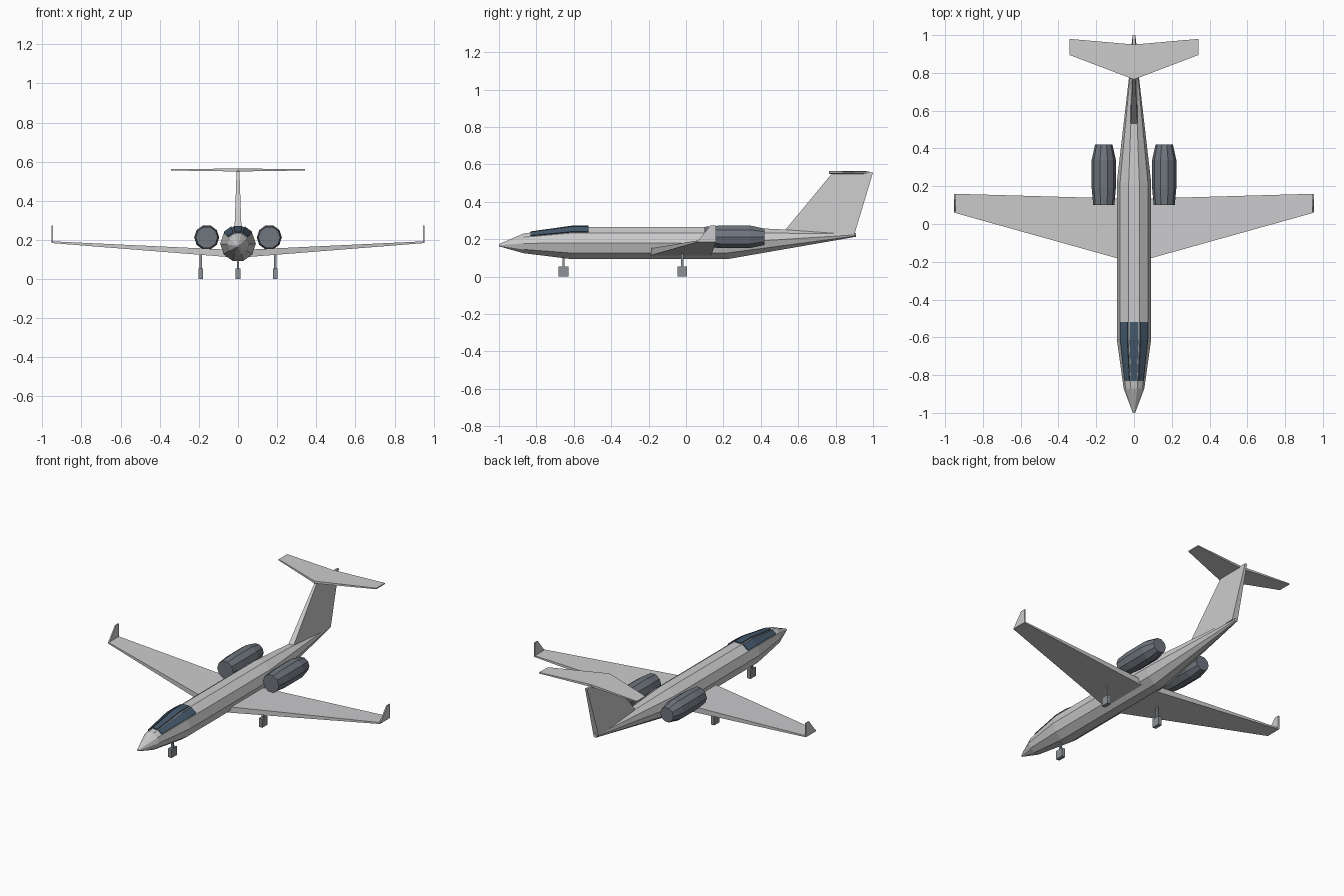
import bpy, bmesh, math
from mathutils import Vector

cube = bpy.data.objects.get("Cube")
if cube:
    bpy.data.objects.remove(cube, do_unlink=True)


def material(name, color):
    m = bpy.data.materials.new(name)
    m.use_nodes = True
    m.diffuse_color = (*color, 1)
    bsdf = next(n for n in m.node_tree.nodes if n.type == 'BSDF_PRINCIPLED')
    bsdf.inputs["Base Color"].default_value = (*color, 1)
    return m


BODY = material("light grey paint", (0.6, 0.6, 0.61))
ENGINE = material("slate grey metal", (0.16, 0.18, 0.21))
GLASS = material("dark blue glass", (0.06, 0.1, 0.15))
GEAR = material("gear grey", (0.27, 0.29, 0.31))
SIDES = 10


def make(name, bm, mat):
    bmesh.ops.recalc_face_normals(bm, faces=bm.faces)
    mesh = bpy.data.meshes.new(name)
    bm.to_mesh(mesh)
    bm.free()
    mesh.materials.append(mat)
    obj = bpy.data.objects.new(name, mesh)
    bpy.context.scene.collection.objects.link(obj)
    return obj


def bridge(name, rings, mat):
    """Closed solid through a series of matching rings of points."""
    bm = bmesh.new()
    loops = [[bm.verts.new(p) for p in ring] for ring in rings]
    n = len(loops[0])
    for a, b in zip(loops, loops[1:]):
        for i in range(n):
            j = (i + 1) % n
            bm.faces.new((a[i], a[j], b[j], b[i]))
    bm.faces.new(loops[0])
    bm.faces.new(loops[-1])
    return make(name, bm, mat)


def ring(x, y, z, r):
    steps = [math.tau * i / SIDES for i in range(SIDES)]
    return [Vector((x + r * math.cos(a), y, z + r * math.sin(a))) for a in steps]


def chord(x, front, back, low, high):
    """Upright rectangular section of a wing at x."""
    return [(x, front, low), (x, back, low), (x, back, high), (x, front, high)]


def slice_at(z, front, back, half):
    """Level rectangular section of a fin at z."""
    return [(-half, front, z), (half, front, z), (half, back, z), (-half, back, z)]


def box(name, x, y, low, high, half_x, half_y, mat):
    rings = [[(x + i * half_x, y + j * half_y, z)
              for i, j in ((-1, -1), (1, -1), (1, 1), (-1, 1))] for z in (low, high)]
    return bridge(name, rings, mat)


# Fuselage: y, centre height, radius
stations = [(-1.0, 0.168, 0.006), (-0.87, 0.178, 0.055), (-0.61, 0.18, 0.091),
            (0.22, 0.18, 0.091), (0.91, 0.224, 0.011)]
bridge("fuselage", [ring(0, *s) for s in stations], BODY)


# Cockpit windows: thin plates lying on the upper facets
def body_ring(y):
    for a, b in zip(stations, stations[1:]):
        if a[0] <= y <= b[0]:
            t = (y - a[0]) / (b[0] - a[0])
            return ring(0, y, *(a[k] + t * (b[k] - a[k]) for k in (1, 2)))


for label, facet in (("left", 1), ("top", 2), ("right", 3)):
    bm = bmesh.new()
    angle = math.tau * (facet + 0.5) / SIDES
    lift = Vector((math.cos(angle), 0, math.sin(angle))) * 0.003
    rows = []
    for y in (-0.83, -0.61, -0.52):
        pts = body_ring(y)
        a, b = pts[facet], pts[facet + 1]
        rows.append([bm.verts.new(a.lerp(b, t) + lift) for t in (0.08, 0.92)])
    for a, b in zip(rows, rows[1:]):
        bm.faces.new((a[0], a[1], b[1], b[0]))
    plate = make(label + "_cockpit_window", bm, GLASS)
    thick = plate.modifiers.new("thickness", 'SOLIDIFY')
    thick.thickness = 0.006
    thick.offset = 0

# Wings, winglets, engines and main gear on both sides
for side, s in (("left", 1), ("right", -1)):
    bridge(side + "_wing", [chord(s * 0.04, -0.195, 0.134, 0.112, 0.15),
                            chord(s * 0.952, 0.06, 0.16, 0.184, 0.193)], BODY)
    bridge(side + "_winglet",
           [[(s * x, y, z) for y, z in ((0.06, 0.186), (0.16, 0.186),
                                        (0.16, 0.273), (0.13, 0.273))]
            for x in (0.946, 0.954)], BODY)
    bridge(side + "_engine", [ring(s * 0.16, y, 0.213, r) for y, r in
                              ((0.10, 0.056), (0.19, 0.064), (0.34, 0.064), (0.42, 0.046))],
           ENGINE)
    box(side + "_main_strut", s * 0.19, -0.02, 0.05, 0.135, 0.006, 0.006, GEAR)
    box(side + "_main_wheel", s * 0.19, -0.02, 0, 0.055, 0.012, 0.026, GEAR)

# Nose gear
box("nose_strut", 0, -0.655, 0.05, 0.12, 0.006, 0.006, GEAR)
box("nose_wheel", 0, -0.655, 0, 0.055, 0.012, 0.026, GEAR)

# Tail
bridge("tail_fin", [slice_at(0.225, 0.51, 0.9, 0.019),
                    slice_at(0.557, 0.785, 1.0, 0.007)], BODY)
bridge("tailplane", [chord(-0.342, 0.895, 0.98, 0.555, 0.562),
                     chord(0, 0.765, 0.95, 0.55, 0.565),
                     chord(0.342, 0.895, 0.98, 0.555, 0.562)], BODY)
